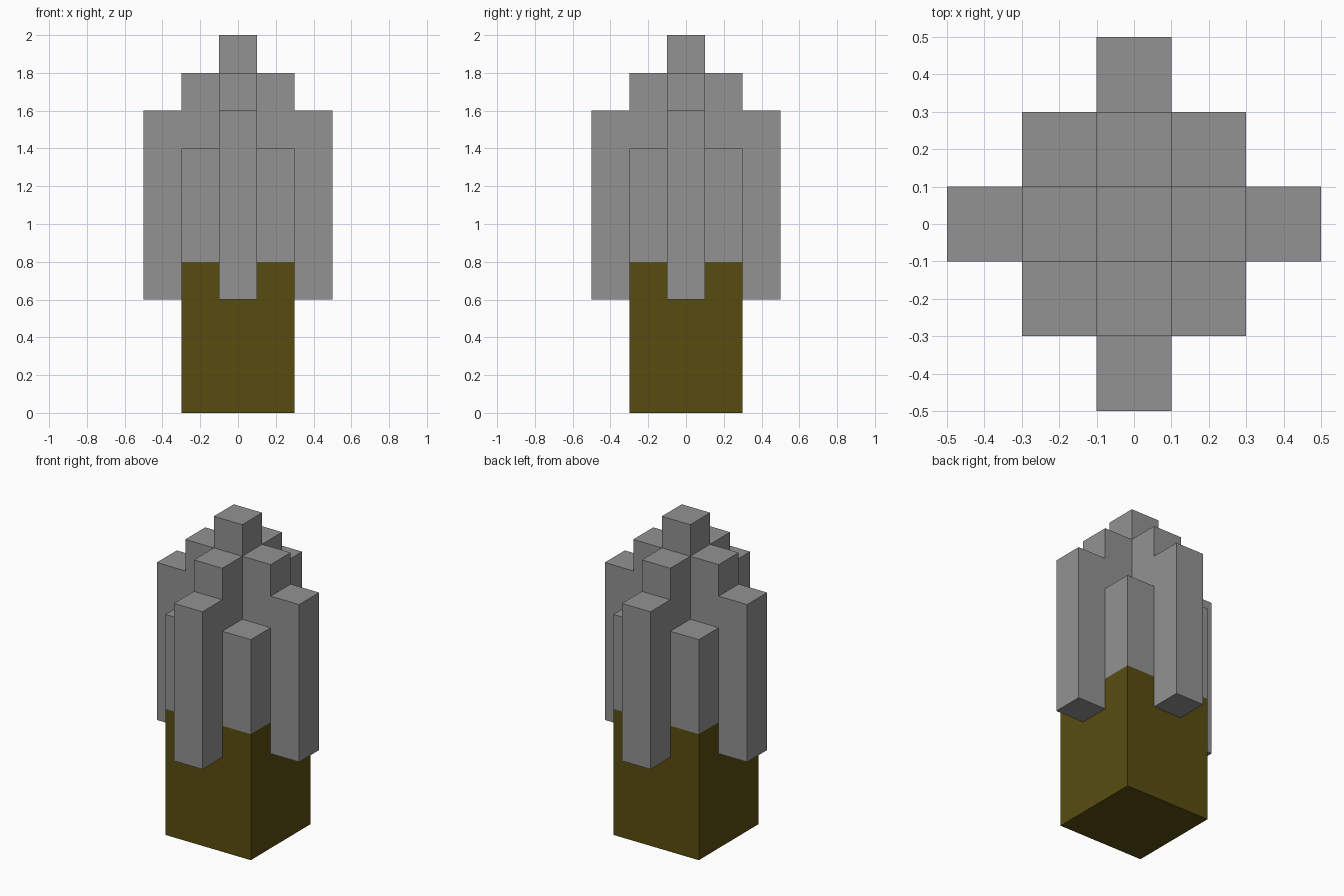
import bpy, bmesh

cube = bpy.data.objects.get("Cube")
if cube:
    bpy.data.objects.remove(cube, do_unlink=True)


def material(name, rgb):
    m = bpy.data.materials.new(name)
    m.use_nodes = True
    m.diffuse_color = (*rgb, 1)
    bsdf = next(n for n in m.node_tree.nodes if n.type == 'BSDF_PRINCIPLED')
    bsdf.inputs["Base Color"].default_value = (*rgb, 1)
    return m


def add_object(name, bm, mat):
    bmesh.ops.remove_doubles(bm, verts=bm.verts, dist=1e-5)
    me = bpy.data.meshes.new(name)
    bm.to_mesh(me)
    bm.free()
    me.materials.append(mat)
    bpy.context.collection.objects.link(bpy.data.objects.new(name, me))


STEP = 0.2  # width of one square column


def columns(name, cells, mat):
    """Square columns {(i, j): (bottom, top)} with only their exposed faces."""
    bm = bmesh.new()

    def face(*pts):
        bm.faces.new([bm.verts.new(p) for p in pts])

    h = STEP / 2
    for (i, j), (z0, z1) in cells.items():
        x, y = i * STEP, j * STEP
        corners = [(x - h, y - h), (x + h, y - h), (x + h, y + h), (x - h, y + h)]
        face(*[(*c, z1) for c in corners])
        face(*[(*c, z0) for c in reversed(corners)])
        # side walls, starting above any neighbouring column
        for k, (di, dj) in enumerate([(0, -1), (1, 0), (0, 1), (-1, 0)]):
            low = max(z0, cells.get((i + di, j + dj), (z0, z0))[1])
            if low < z1:
                a, b = corners[k], corners[(k + 1) % 4]
                face((*a, low), (*b, low), (*b, z1), (*a, z1))
    add_object(name, bm, mat)


grey = material("stone grey", (0.29, 0.29, 0.29))
brown = material("dark olive brown", (0.098, 0.073, 0.005))

# Square trunk
columns("trunk", {(i, j): (0.0, 0.8) for i in (-1, 0, 1) for j in (-1, 0, 1)}, brown)

# Stepped crown: centre, four inner columns, four corners, four hanging arms
crown = {(0, 0): (0.8, 2.0)}
for dx, dy in [(1, 0), (0, 1), (-1, 0), (0, -1)]:
    crown[dx, dy] = (0.8, 1.8)
    crown[2 * dx, 2 * dy] = (0.6, 1.6)
    crown[dx - dy, dx + dy] = (0.8, 1.4)
columns("crown", crown, grey)
